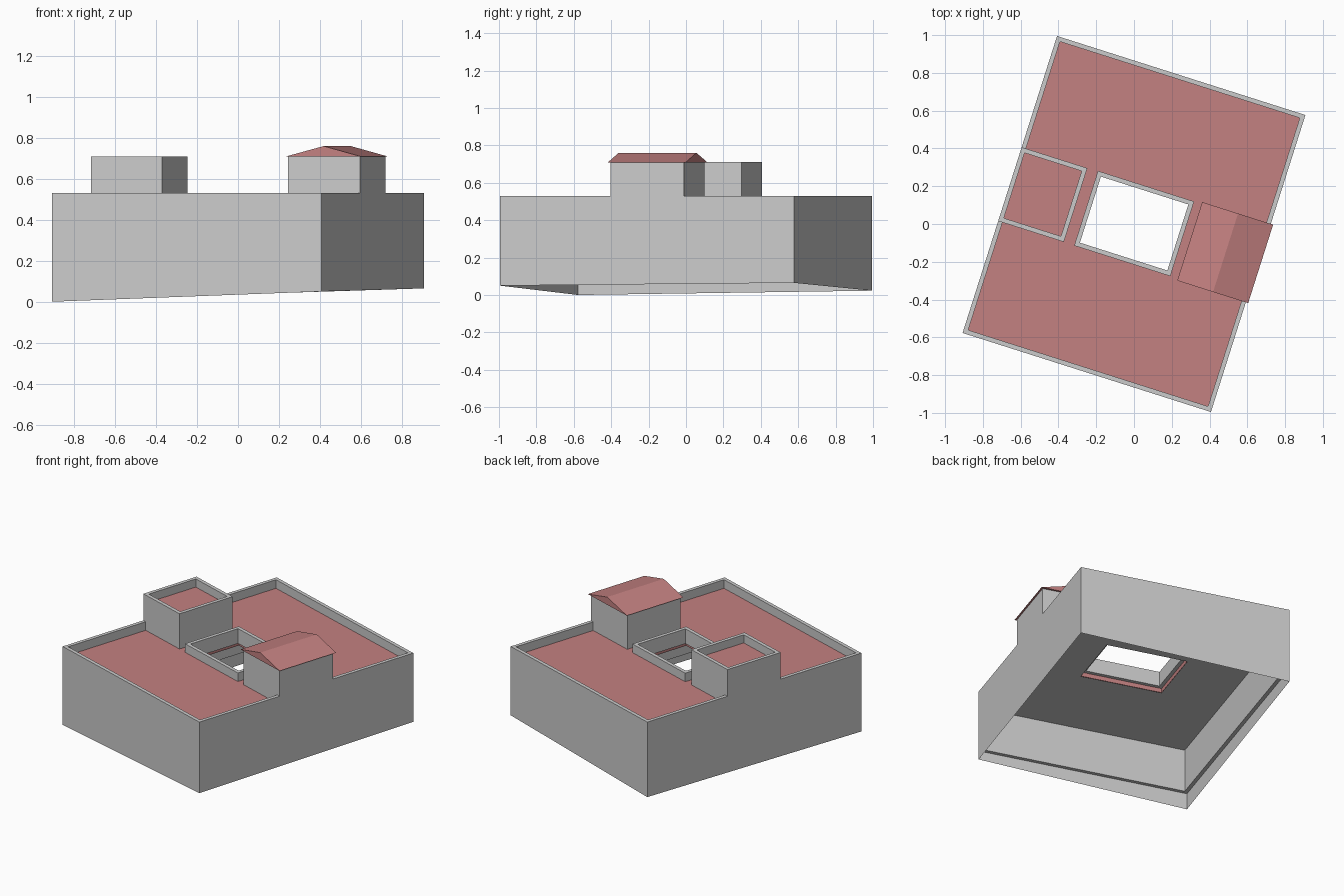
import bpy, bmesh, math

if "Cube" in bpy.data.objects:
    bpy.data.objects.remove(bpy.data.objects["Cube"])

ANGLE = math.radians(-17.65)   # whole building is turned on plan
T = 0.024                      # wall thickness
ROOF, CEIL, TOP = 0.472, 0.40, 0.53

red = bpy.data.materials.new("roof_red")
red.diffuse_color = (0.55, 0.22, 0.22, 1)
red.use_nodes = True
red.node_tree.nodes["Principled BSDF"].inputs["Base Color"].default_value = red.diffuse_color


def rect(r, z, inset=0.0):
    """Four corners of a rectangle (u0, v0, u1, v1); z is one height or four."""
    u0, v0, u1, v1 = r
    zs = z if isinstance(z, (list, tuple)) else [z] * 4
    i = inset
    pts = [(u0 + i, v0 + i), (u1 - i, v0 + i), (u1 - i, v1 - i), (u0 + i, v1 - i)]
    return [(x, y, h) for (x, y), h in zip(pts, zs)]


def loft(name, loops, mat=None, closed=False, cap=False):
    """Join successive loops with quads; optionally close the strip or cap the ends."""
    bm = bmesh.new()
    rows = [[bm.verts.new(p) for p in loop] for loop in loops]
    pairs = list(zip(rows, rows[1:]))
    if closed:
        pairs.append((rows[-1], rows[0]))
    for a, b in pairs:
        n = len(a)
        for k in range(n):
            bm.faces.new((a[k], a[(k + 1) % n], b[(k + 1) % n], b[k]))
    if cap:
        bm.faces.new(rows[0][::-1])
        bm.faces.new(rows[-1])
    if closed or cap:
        bmesh.ops.recalc_face_normals(bm, faces=bm.faces)
    me = bpy.data.meshes.new(name)
    bm.to_mesh(me)
    bm.free()
    ob = bpy.data.objects.new(name, me)
    ob.rotation_euler.z = ANGLE
    bpy.context.collection.objects.link(ob)
    if mat:
        me.materials.append(mat)
    return ob


def wall_ring(name, r, z0, z1):
    return loft(name, [rect(r, z0), rect(r, z1), rect(r, z1, T), rect(r, z0, T)], closed=True)


BODY = (-0.69, -0.825, 0.69, 0.825)
COURT = (-0.267, -0.205, 0.267, 0.21)
TOWER = (-0.69, -0.203, -0.325, 0.207)
HOUSE = (0.322, -0.205, 0.69, 0.207)

# main walls with parapet, and skirt following the sloping ground
wall_ring("outer_walls", BODY, 0.11, TOP)
loft("ground_skirt", [rect(BODY, [0.0, 0.05, 0.065, 0.023]), rect(BODY, 0.11)])

# courtyard parapet around the opening
wall_ring("courtyard_parapet", COURT, 0.43, TOP)

# flat main roof with opening, grey ceiling beneath
loft("main_roof", [rect(BODY, CEIL + 0.001, T), rect(BODY, ROOF, T),
                   rect(COURT, ROOF), rect(COURT, CEIL + 0.001)], red)
loft("ceiling", [rect(COURT, CEIL), rect(BODY, CEIL, T)])

# flat-roofed tower with its own parapet
wall_ring("tower_walls", TOWER, 0.41, 0.71)
loft("tower_roof", [rect(TOWER, 0.62, T), rect(TOWER, 0.655, T)], red, cap=True)

# gabled roof house: walls and overhanging pitched roof
loft("house_walls", [rect(HOUSE, 0.41), rect(HOUSE, 0.71)], cap=True)
gable = [(0.309, 0.708), (0.703, 0.708), (0.508, 0.76)]
loft("gable_roof", [[(u, v, z) for u, z in gable] for v in (-0.216, 0.22)], red, cap=True)
